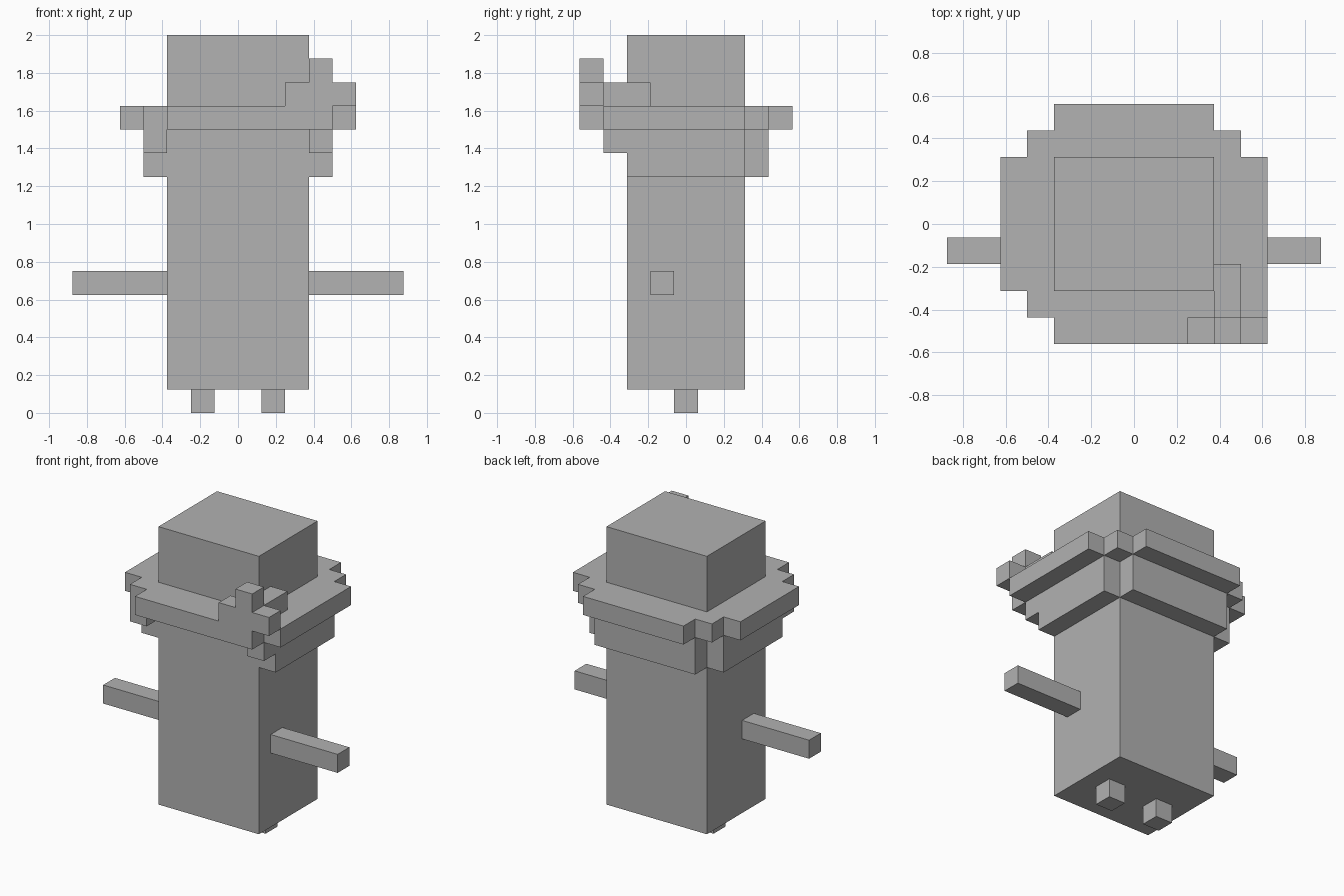
import bpy
import bmesh
from mathutils import Vector

cube = bpy.data.objects.get("Cube")
if cube:
    bpy.data.objects.remove(cube, do_unlink=True)

U = 0.125  # edge of one block

grey = bpy.data.materials.new("plain grey")
grey.use_nodes = True
colour = (0.445, 0.445, 0.445, 1.0)
grey.diffuse_color = colour
grey.node_tree.nodes["Principled BSDF"].inputs["Base Color"].default_value = colour


def prism(name, outline, depth):
    """Extrude a flat 3D outline (in blocks) along the depth vector."""
    bm = bmesh.new()
    face = bm.faces.new([bm.verts.new(Vector(p) * U) for p in outline])
    ext = bmesh.ops.extrude_face_region(bm, geom=[face], use_keep_orig=True)
    moved = [g for g in ext["geom"] if isinstance(g, bmesh.types.BMVert)]
    bmesh.ops.translate(bm, verts=moved, vec=Vector(depth) * U)
    bmesh.ops.recalc_face_normals(bm, faces=bm.faces)
    mesh = bpy.data.meshes.new(name)
    bm.to_mesh(mesh)
    bm.free()
    mesh.materials.append(grey)
    obj = bpy.data.objects.new(name, mesh)
    bpy.context.collection.objects.link(obj)
    return obj


def box(name, x, y, z):
    """Box from (min, max) ranges in blocks."""
    base = [(x[0], y[0], z[0]), (x[1], y[0], z[0]),
            (x[1], y[1], z[0]), (x[0], y[1], z[0])]
    return prism(name, base, (0, 0, z[1] - z[0]))


# Body and head are one tall block
box("body", (-3, 3), (-2.5, 2.5), (1, 16))

# Mirrored limbs and side hair
for side, s in (("left", 1), ("right", -1)):
    def span(a, b):
        return tuple(sorted((s * a, s * b)))
    box(side + "_leg", span(1, 2), (-0.5, 0.5), (0, 1))
    box(side + "_arm", span(3, 7), (-1.5, -0.5), (5, 6))
    # Side hair, with a shorter lock at the front
    hair = [(s * 3, -3.5, 12), (s * 3, -3.5, 11), (s * 3, -2.5, 11),
            (s * 3, -2.5, 10), (s * 3, 2.5, 10), (s * 3, 2.5, 12)]
    prism(side + "_hair", hair, (s, 0, 0))
box("back_hair", (-3, 3), (2.5, 3.5), (10, 12))

# Hat brim with stepped corners, fuller beneath the flower
brim = [(3, -4.5), (3, -3.5), (5, -3.5), (5, 2.5), (4, 2.5), (4, 3.5),
        (3, 3.5), (3, 4.5), (-3, 4.5), (-3, 3.5), (-4, 3.5), (-4, 2.5),
        (-5, 2.5), (-5, -2.5), (-4, -2.5), (-4, -3.5), (-3, -3.5), (-3, -4.5)]
prism("hat_brim", [(x, y, 12) for x, y in brim], (0, 0, 1))

# Cross-shaped flower on the front of the brim, with its stem behind
cross = [(3, 12), (4, 12), (4, 13), (5, 13), (5, 14), (4, 14),
         (4, 15), (3, 15), (3, 14), (2, 14), (2, 13), (3, 13)]
prism("flower", [(x, -4.5, z) for x, z in cross], (0, 1, 0))
box("flower_stem", (3, 4), (-3.5, -1.5), (13, 14))
